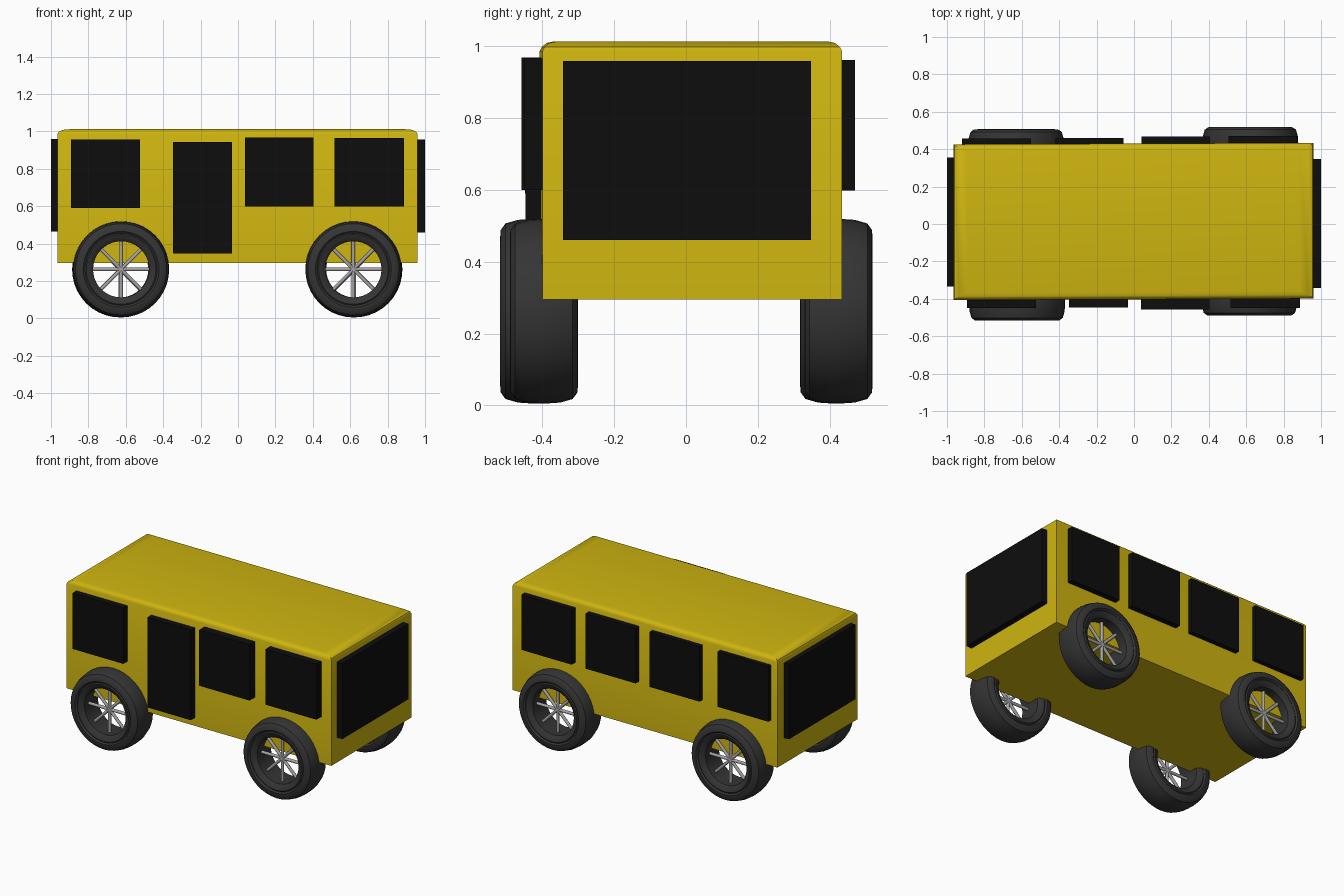
import bpy, bmesh, math
from mathutils import Matrix, Vector

if "Cube" in bpy.data.objects:
    bpy.data.objects.remove(bpy.data.objects["Cube"])


def material(name, rgb):
    m = bpy.data.materials.new(name)
    m.diffuse_color = (*rgb, 1)
    m.use_nodes = True
    m.node_tree.nodes["Principled BSDF"].inputs["Base Color"].default_value = m.diffuse_color
    return m


YELLOW = material("yellow paint", (0.62, 0.46, 0.005))
BLACK = material("black glass", (0.004, 0.004, 0.004))
RUBBER = material("dark rubber", (0.035, 0.035, 0.035))
STEEL = material("grey steel", (0.38, 0.37, 0.37))


def finish(name, bm, mat, angle=0):
    """Turn a bmesh into an object, smooth below the given edge angle."""
    bmesh.ops.recalc_face_normals(bm, faces=bm.faces)
    if angle:
        for f in bm.faces:
            f.smooth = True
        for e in bm.edges:
            e.smooth = e.calc_face_angle(0) < math.radians(angle)
    me = bpy.data.meshes.new(name)
    bm.to_mesh(me)
    bm.free()
    me.materials.append(mat)
    ob = bpy.data.objects.new(name, me)
    bpy.context.collection.objects.link(ob)
    return ob


def box(name, lo, hi, mat):
    lo, hi = Vector(lo), Vector(hi)
    bm = bmesh.new()
    bmesh.ops.create_cube(bm, size=1)
    for v in bm.verts:
        v.co = (lo + hi) / 2 + v.co * (hi - lo)
    return finish(name, bm, mat)


# body shell: stacked rectangles, the top ones drawn in for the soft roof edge
bm = bmesh.new()
rings = []
for z, dx, dy in ((0.295, 0, 0), (0.985, 0, 0), (0.997, 0.006, 0.006),
                  (1.008, 0.03, 0.02), (1.012, 0.075, 0.04)):
    x0, x1, y0, y1 = -0.965 + dx, 0.96 - dx, -0.403 + dy, 0.43 - dy
    rings.append([bm.verts.new((x, y + 0.004 * x, z))
                  for x, y in ((x0, y0), (x1, y0), (x1, y1), (x0, y1))])
for a, b in zip(rings, rings[1:]):
    for i in range(4):
        j = (i + 1) % 4
        bm.faces.new((a[i], a[j], b[j], b[i]))
bm.faces.new(rings[0])
bm.faces.new(rings[-1])
finish("body", bm, YELLOW, 30)

# front windows and door: x range, z range, outer y
for name, x0, x1, z0, z1, y in (
        ("front_window_1", -0.893, -0.523, 0.589, 0.957, -0.448),
        ("door", -0.348, -0.033, 0.348, 0.942, -0.446),
        ("front_window_2", 0.038, 0.404, 0.599, 0.967, -0.458),
        ("front_window_3", 0.517, 0.887, 0.599, 0.965, -0.45)):
    box(name, (x0, y, z0), (x1, -0.38, z1), BLACK)

# back windows
for i, (x0, x1, y) in enumerate(((-0.92, -0.55, 0.457), (-0.42, -0.057, 0.46),
                                 (0.04, 0.405, 0.468), (0.505, 0.872, 0.47))):
    box(f"back_window_{i + 1}", (x0, 0.4, 0.597), (x1, y, 0.96), BLACK)

# end windows
box("right_end_window", (0.93, -0.342, 0.46), (1.0, 0.348, 0.957), BLACK)
box("left_end_window", (-1.0, -0.335, 0.464), (-0.93, 0.355, 0.958), BLACK)

# half of the tyre cross-section: sideways offset, radius
HALF = [(0.07, 0.15), (0.085, 0.166), (0.091, 0.186), (0.086, 0.193),
        (0.095, 0.203), (0.093, 0.226), (0.08, 0.244), (0.045, 0.254)]
PROFILE = HALF + [(0, 0.257)] + [(-w, r) for w, r in reversed(HALF)]
SEGMENTS = 40


def wheel(name, x, y):
    z = 0.262
    side = 1 if y > 0 else -1
    # tyre: the section spun around the axle
    bm = bmesh.new()
    loops = []
    for s in range(SEGMENTS):
        t = math.tau * s / SEGMENTS
        loops.append([bm.verts.new((x + r * math.cos(t), y + w, z + r * math.sin(t)))
                      for w, r in PROFILE])
    n = len(PROFILE)
    for s in range(SEGMENTS):
        a, b = loops[s], loops[(s + 1) % SEGMENTS]
        for i in range(n):
            j = (i + 1) % n
            bm.faces.new((a[i], a[j], b[j], b[i]))
    finish(name + "_tyre", bm, RUBBER, 32)
    # four full-width rods make eight spokes
    bm = bmesh.new()
    for k in range(4):
        m = (Matrix.Translation((x, y + side * 0.022, z))
             @ Matrix.Rotation(k * math.pi / 4, 4, 'Y'))
        bmesh.ops.create_cone(bm, cap_ends=True, segments=10, radius1=0.01,
                              radius2=0.01, depth=0.31, matrix=m)
    finish(name + "_spokes", bm, STEEL, 40)


wheel("front_left_wheel", -0.625, -0.422)
wheel("front_right_wheel", 0.617, -0.395)
wheel("back_left_wheel", -0.63, 0.412)
wheel("back_right_wheel", 0.622, 0.424)
